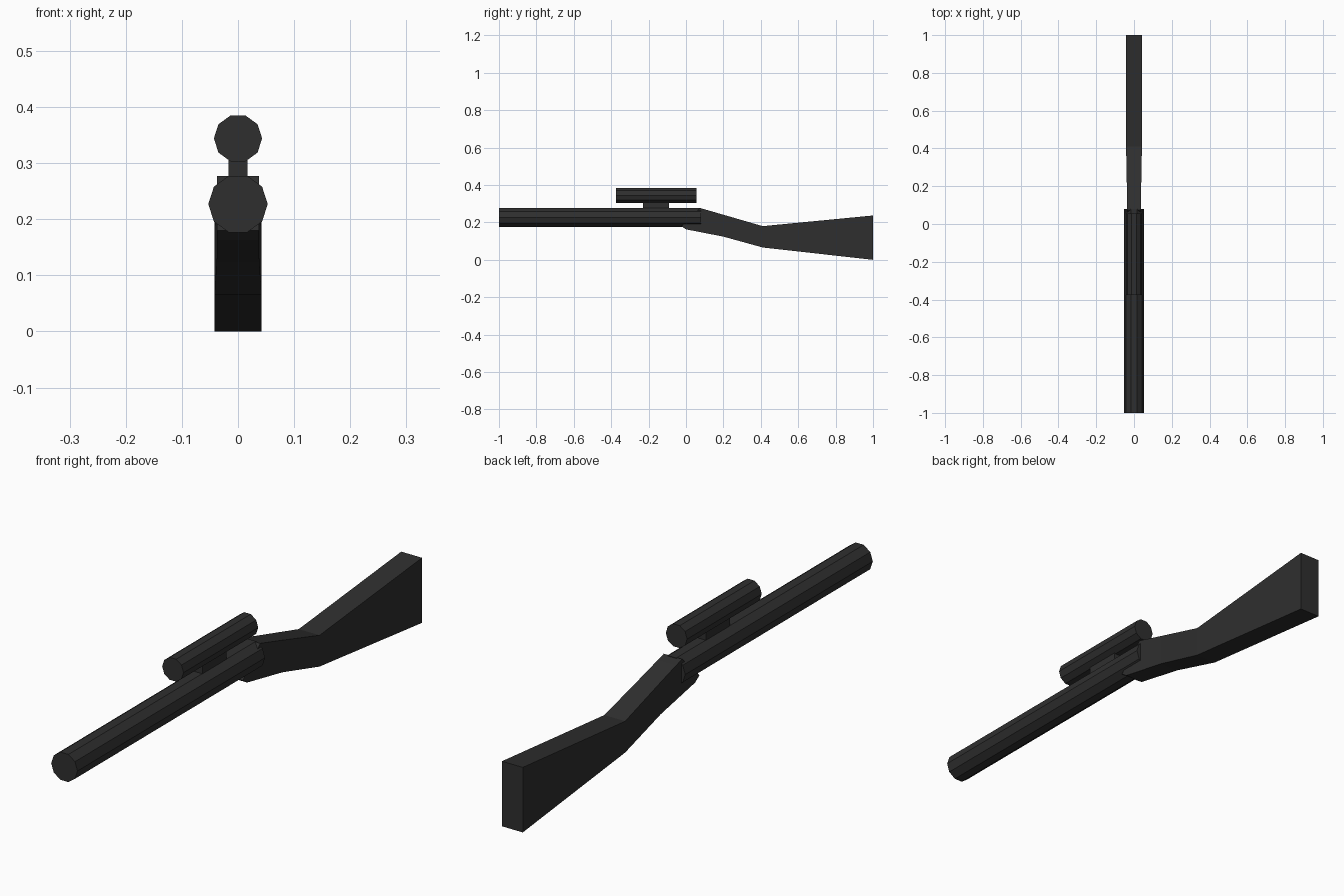
import bpy, bmesh, math
from mathutils import Matrix

if "Cube" in bpy.data.objects:
    bpy.data.objects.remove(bpy.data.objects["Cube"])

black = bpy.data.materials.new("black_finish")
black.diffuse_color = (0.028, 0.028, 0.028, 1)
black.use_nodes = True
black.node_tree.nodes["Principled BSDF"].inputs["Base Color"].default_value = black.diffuse_color


def make_object(name, bm):
    bmesh.ops.recalc_face_normals(bm, faces=bm.faces[:])
    mesh = bpy.data.meshes.new(name)
    bm.to_mesh(mesh)
    bm.free()
    mesh.materials.append(black)
    obj = bpy.data.objects.new(name, mesh)
    bpy.context.collection.objects.link(obj)
    return obj


def tube(name, radius, y0, y1, z, sides=10):
    """Closed flat-shaded cylinder lying along y, with corners on the x axis."""
    bm = bmesh.new()
    rings = []
    for y in (y0, y1):
        rings.append([bm.verts.new((radius * math.cos(math.tau * i / sides), y,
                                    z + radius * math.sin(math.tau * i / sides)))
                      for i in range(sides)])
    a, b = rings
    for i in range(sides):
        j = (i + 1) % sides
        bm.faces.new((a[i], a[j], b[j], b[i]))
    bm.faces.new(a)
    bm.faces.new(b)
    return make_object(name, bm)


# Barrel and scope
tube("barrel", 0.053, -1.0, 0.08, 0.227)
tube("scope", 0.043, -0.375, 0.055, 0.344)

# Scope mount block
bm = bmesh.new()
bmesh.ops.create_cube(bm, size=1, matrix=Matrix.Translation((0, -0.16, 0.29))
                      @ Matrix.Diagonal((0.034, 0.14, 0.04, 1)))
make_object("scope_mount", bm)

# Stock: sections of (top y, top z, bottom y, bottom z, half width)
sections = [(0.075, 0.277, -0.025, 0.180, 0.037),
            (0.11, 0.267, 0.0, 0.163, 0.037),
            (0.20, 0.241, 0.20, 0.124, 0.038),
            (0.41, 0.180, 0.41, 0.066, 0.042),
            (1.0, 0.237, 1.0, 0.0, 0.042)]
bm = bmesh.new()
rings = [[bm.verts.new(p) for p in ((-w, yt, zt), (w, yt, zt), (w, yb, zb), (-w, yb, zb))]
         for yt, zt, yb, zb, w in sections]
for a, b in zip(rings, rings[1:]):
    for i in range(4):
        j = (i + 1) % 4
        bm.faces.new((a[i], a[j], b[j], b[i]))
bm.faces.new(rings[0])
bm.faces.new(rings[-1])
make_object("stock", bm)
